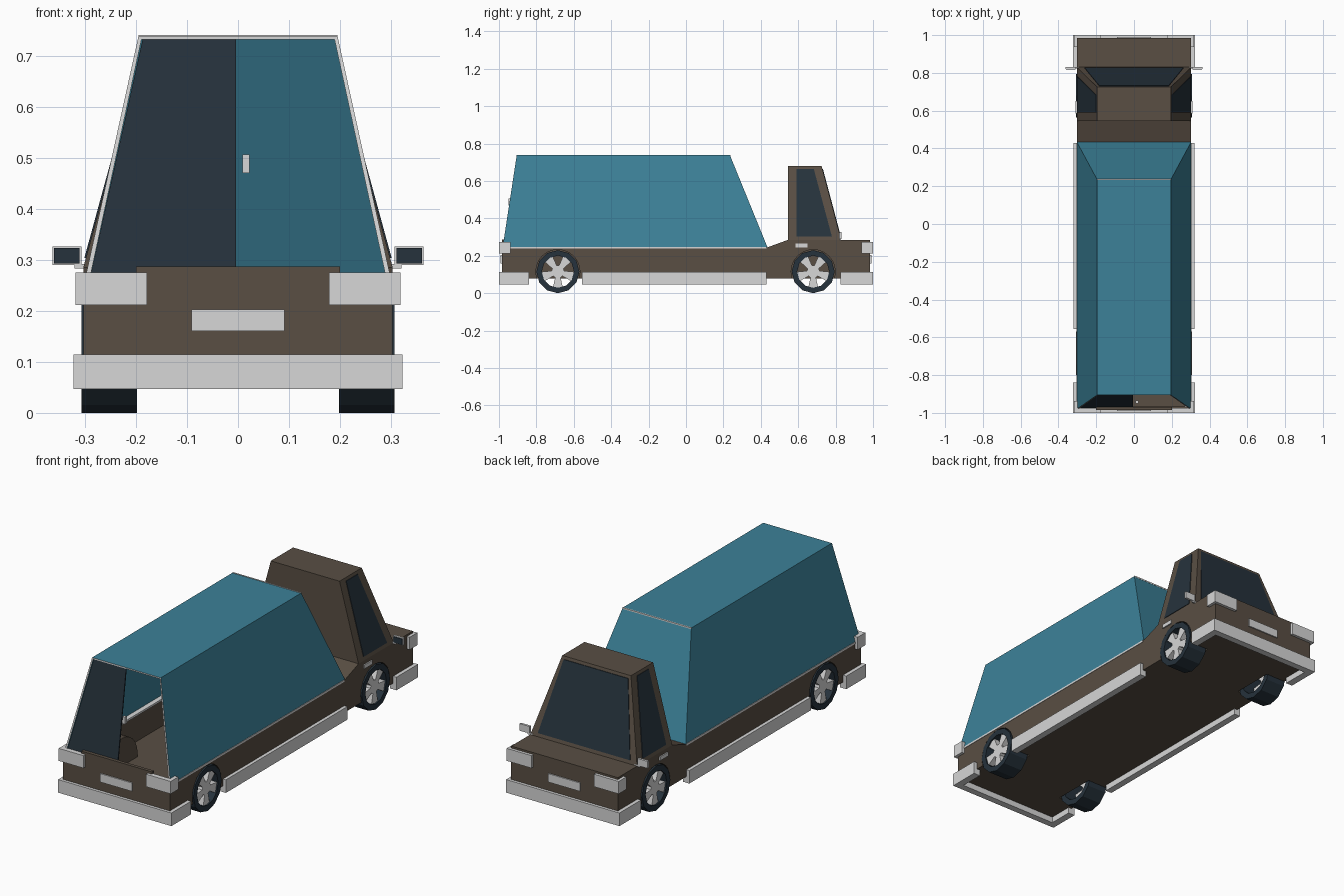
import bpy, bmesh
from math import pi, radians
from mathutils import Matrix, Vector

if "Cube" in bpy.data.objects:
    bpy.data.objects.remove(bpy.data.objects["Cube"])


def material(name, rgb):
    m = bpy.data.materials.new(name)
    m.use_nodes = True
    m.diffuse_color = (*rgb, 1)
    m.node_tree.nodes["Principled BSDF"].inputs["Base Color"].default_value = (*rgb, 1)
    return m


BROWN = material("brown paint", (0.10, 0.077, 0.057))
TEAL = material("teal canopy", (0.045, 0.22, 0.315))
LIGHT = material("light grey trim", (0.68, 0.68, 0.68))
DARK = material("dark glass and rubber", (0.019, 0.032, 0.045))


def make(name, bm, *mats):
    bmesh.ops.recalc_face_normals(bm, faces=bm.faces)
    mesh = bpy.data.meshes.new(name)
    bm.to_mesh(mesh)
    bm.free()
    for m in mats:
        mesh.materials.append(m)
    ob = bpy.data.objects.new(name, mesh)
    bpy.context.collection.objects.link(ob)
    return ob


def frustum_bm(low, high):
    """Six-sided solid between two rectangles (x0, x1, y0, y1, z)."""
    bm = bmesh.new()
    rings = []
    for x0, x1, y0, y1, z in (low, high):
        rings.append([bm.verts.new(p) for p in
                      ((x0, y0, z), (x1, y0, z), (x1, y1, z), (x0, y1, z))])
    a, b = rings
    bm.faces.new(a[::-1])
    bm.faces.new(b)
    for i in range(4):
        j = (i + 1) % 4
        bm.faces.new((a[i], a[j], b[j], b[i]))
    return bm


def frustum(name, low, high, mat):
    return make(name, frustum_bm(low, high), mat)


def box(name, x0, x1, y0, y1, z0, z1, mat):
    return frustum(name, (x0, x1, y0, y1, z0), (x0, x1, y0, y1, z1), mat)


def pair(name, x0, x1, y0, y1, z0, z1, mat):
    """The same box on the left (+x) and mirrored on the right."""
    box("left_" + name, x0, x1, y0, y1, z0, z1, mat)
    box("right_" + name, -x1, -x0, y0, y1, z0, z1, mat)


def cylinder(name, x0, x1, y, z, r, sides, mat):
    bm = bmesh.new()
    place = Matrix.Translation(((x0 + x1) / 2, y, z)) @ Matrix.Rotation(pi / 2, 4, 'Y')
    bmesh.ops.create_cone(bm, cap_ends=True, segments=sides, radius1=r, radius2=r,
                          depth=x1 - x0, matrix=place)
    return make(name, bm, mat)


def cut(ob, cutter):
    mod = ob.modifiers.new("cut", 'BOOLEAN')
    mod.operation, mod.solver, mod.object = 'DIFFERENCE', 'EXACT', cutter
    bpy.context.view_layer.objects.active = ob
    bpy.ops.object.modifier_apply(modifier=mod.name)


def discard(ob):
    bpy.data.objects.remove(ob)


AXLES = {"rear": -0.685, "front": 0.68}
HUB = 0.115

# Lower body with open cargo bed
bm = bmesh.new()
outline = ((-.985, .078), (.985, .078), (.985, .285), (.545, .285), (.435, .245), (-.985, .245))
side = bm.faces.new([bm.verts.new((-.303, y, z)) for y, z in outline])
grown = bmesh.ops.extrude_face_region(bm, geom=[side])["geom"]
bmesh.ops.translate(bm, vec=(.606, 0, 0),
                    verts=[v for v in grown if isinstance(v, bmesh.types.BMVert)])
body = make("body", bm, BROWN)
bed = box("bed_cutter", -.28, .28, -.965, .42, .1, .4, BROWN)
cut(body, bed)
discard(bed)

# Wheels, wheel wells and the humps inside the bed
for axle, y in AXLES.items():
    for label, s in (("left", 1), ("right", -1)):
        name = f"{axle}_{label}_"
        x0, x1 = sorted((s * .19, s * .32))
        well = cylinder("well_cutter", x0, x1, y, HUB, .118, 24, BROWN)
        cut(body, well)
        if axle == "rear":
            h0, h1 = sorted((s * .18, s * .29))
            hump = cylinder(name + "wheel_hump", h0, h1, y, HUB, .128, 24, BROWN)
            below = box("hump_cutter", -1, 1, -1, 1, -.2, .09, BROWN)
            cut(hump, below)
            cut(hump, well)
            discard(below)
        discard(well)

        # Tyre ring
        bm = bmesh.new()
        section = [bm.verts.new((s * x, y, HUB + r)) for x, r in
                   ((.198, .086), (.198, .115), (.307, .115), (.307, .086))]
        edges = [bm.edges.new((section[i], section[(i + 1) % 4])) for i in range(4)]
        bmesh.ops.spin(bm, geom=section + edges, cent=(0, y, HUB), axis=(1, 0, 0),
                       angle=2 * pi, steps=12, use_merge=True)
        bmesh.ops.remove_doubles(bm, verts=bm.verts, dist=.0005)
        make(name + "tyre", bm, DARK)

        # Hub and five flared spokes
        c0, c1 = sorted((s * .27, s * .3))
        cylinder(name + "hub", c0, c1, y, HUB, .035, 10, LIGHT)
        for k in range(5):
            bm = frustum_bm((c0, c1, -.012, .012, .02), (c0, c1, -.027, .027, .088))
            bm.transform(Matrix.Translation((0, y, HUB)) @
                         Matrix.Rotation(pi + radians(72 * k), 4, 'X'))
            make(f"{name}spoke_{k + 1}", bm, LIGHT)

# Tailgate lip
box("tailgate_lip", -.2, .2, -.985, -.968, .24, .287, BROWN)

# Cab and its windows
Z0, Z1 = .285, .68
frustum("cab", (-.303, .303, .545, .83, Z0), (-.195, .195, .545, .725, Z1), BROWN)


def cab_x(z):
    return .303 - (z - Z0) / (Z1 - Z0) * .108


def cab_y(z):
    return .83 - (z - Z0) / (Z1 - Z0) * .105


lo, hi = .303, .665
frustum("windscreen", (-.262, .262, cab_y(lo) - .004, cab_y(lo) + .003, lo),
        (-.183, .183, cab_y(hi) - .004, cab_y(hi) + .003, hi), DARK)
for label, s in (("left", 1), ("right", -1)):
    a = sorted((s * (cab_x(lo) - .004), s * (cab_x(lo) + .003)))
    b = sorted((s * (cab_x(hi) - .004), s * (cab_x(hi) + .003)))
    frustum(label + "_side_window", (*a, .59, .78, lo), (*b, .59, .683, hi), DARK)

# Canopy shell, open at the rear, with a light rim
bm = frustum_bm((-.303, .303, -.98, .435, .247), (-.195, .195, -.905, .235, .738))
bm.normal_update()
bmesh.ops.delete(bm, geom=[f for f in bm.faces if f.normal.z < -.5 or f.normal.y < -.5],
                 context='FACES_ONLY')
canopy = make("canopy", bm, TEAL, LIGHT)
centre = Vector((0, -.3, .45))
for f in canopy.data.polygons:
    if f.normal.dot(f.center - centre) < 0:
        f.flip()
shell = canopy.modifiers.new("thickness", 'SOLIDIFY')
shell.thickness, shell.offset, shell.material_offset_rim = .009, -1, 1
box("canopy_front_seam", -.195, .195, .232, .238, .733, .74, LIGHT)
pair("canopy_base_rail", .27, .305, -.97, .43, .238, .248, LIGHT)

# Rear door panel and latch
frustum("rear_door", (-.293, -.004, -.973, -.967, .25), (-.187, -.004, -.902, -.896, .731), DARK)
box("rear_door_latch", .009, .023, -.95, -.935, .47, .506, LIGHT)

# Wrap-round bumpers, corner lamps and number plates
for label, s, reach in (("rear", -1, .84), ("front", 1, .825)):
    def span(a, b):
        return sorted((s * a, s * b))
    box(label + "_bumper", -.322, .322, *span(.965, 1), .047, .114, LIGHT)
    pair(label + "_bumper_end", .285, .322, *span(reach, .965), .047, .114, LIGHT)
    pair(label + "_lamp", .178, .318, *span(.975, 1), .211, .275, LIGHT)
    pair(label + "_lamp_side", .298, .318, *span(.938, .975), .211, .275, LIGHT)
    box(label + "_plate", -.091, .091, *span(.98, .991), .16, .203, LIGHT)

# Side sills, door handles and mirrors
pair("sill", .285, .32, -.555, .43, .047, .114, LIGHT)
pair("door_handle", .3, .309, .585, .65, .245, .265, LIGHT)
pair("mirror", .307, .363, .82, .832, .29, .326, LIGHT)
pair("mirror_glass", .31, .36, .817, .821, .293, .323, DARK)
pair("mirror_arm", .29, .32, .822, .83, .283, .292, LIGHT)
